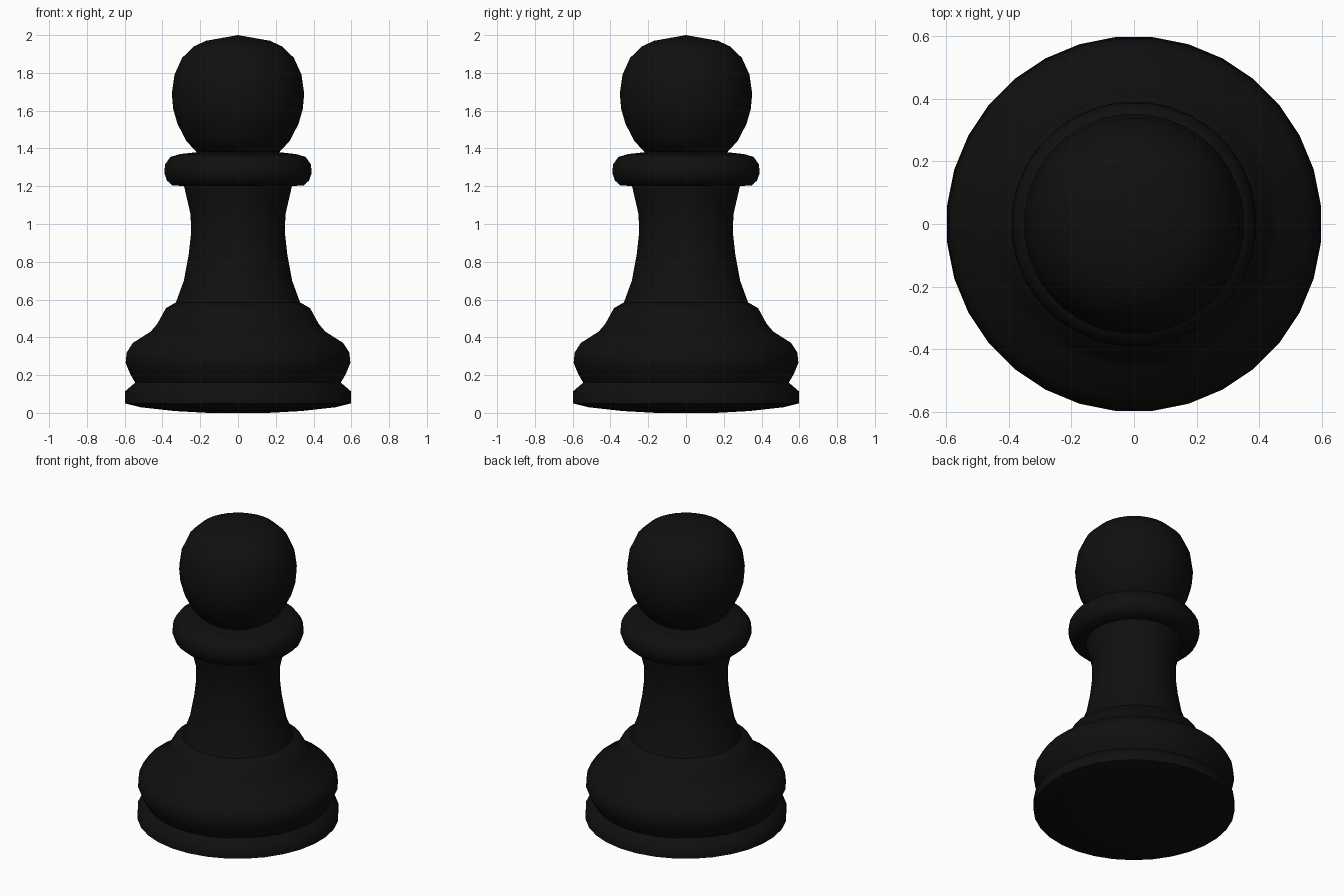
import bpy, bmesh, math

if "Cube" in bpy.data.objects:
    bpy.data.objects.remove(bpy.data.objects["Cube"])

SIDES = 32

black = bpy.data.materials.new("black")
black.diffuse_color = (0.005, 0.005, 0.005, 1)
black.use_nodes = True
black.node_tree.nodes["Principled BSDF"].inputs["Base Color"].default_value = black.diffuse_color


def lathe(name, profile):
    """Revolve a (radius, z) profile, listed bottom to top, about the z axis."""
    bm = bmesh.new()
    rings = []
    for r, z in profile:
        if r == 0:
            rings.append([bm.verts.new((0, 0, z))] * SIDES)
        else:
            angles = [2 * math.pi * (i + 0.5) / SIDES for i in range(SIDES)]
            rings.append([bm.verts.new((r * math.cos(a), r * math.sin(a), z)) for a in angles])
    for low, high in zip(rings, rings[1:]):
        for i in range(SIDES):
            j = (i + 1) % SIDES
            corners = list(dict.fromkeys((low[i], low[j], high[j], high[i])))
            bm.faces.new(corners)
    bmesh.ops.recalc_face_normals(bm, faces=bm.faces[:])
    mesh = bpy.data.meshes.new(name)
    bm.to_mesh(mesh)
    bm.free()
    mesh.materials.append(black)
    obj = bpy.data.objects.new(name, mesh)
    bpy.context.collection.objects.link(obj)
    bpy.ops.object.select_all(action='DESELECT')
    obj.select_set(True)
    bpy.context.view_layer.objects.active = obj
    bpy.ops.object.shade_smooth_by_angle(angle=math.radians(50))
    return obj


# Slightly bowed foot with flat centre, groove, rounded base and shoulder
lathe("base", [(0, 0), (0.16, 0), (0.34, 0.01), (0.52, 0.03), (0.60, 0.05),
               (0.60, 0.115), (0.547, 0.16), (0.573, 0.205), (0.598, 0.265),
               (0.592, 0.32), (0.56, 0.37), (0.465, 0.43), (0.43, 0.47),
               (0.383, 0.555), (0.33, 0.585), (0, 0.585)])

# Waisted stem
lathe("stem", [(0, 0.58), (0.33, 0.585), (0.288, 0.70), (0.262, 0.84),
               (0.25, 0.95), (0.252, 1.05), (0.287, 1.20), (0, 1.205)])

# Rounded collar
lathe("collar", [(0, 1.20), (0.28, 1.20), (0.35, 1.205), (0.378, 1.23),
                 (0.392, 1.27), (0.388, 1.315), (0.36, 1.355), (0.31, 1.37),
                 (0.22, 1.38), (0, 1.38)])

# Ball head
lathe("head", [(0, 1.375), (0.22, 1.38), (0.275, 1.44), (0.322, 1.53),
               (0.345, 1.61), (0.352, 1.69), (0.338, 1.79), (0.297, 1.88),
               (0.235, 1.94), (0.17, 1.97), (0, 2.0)])
